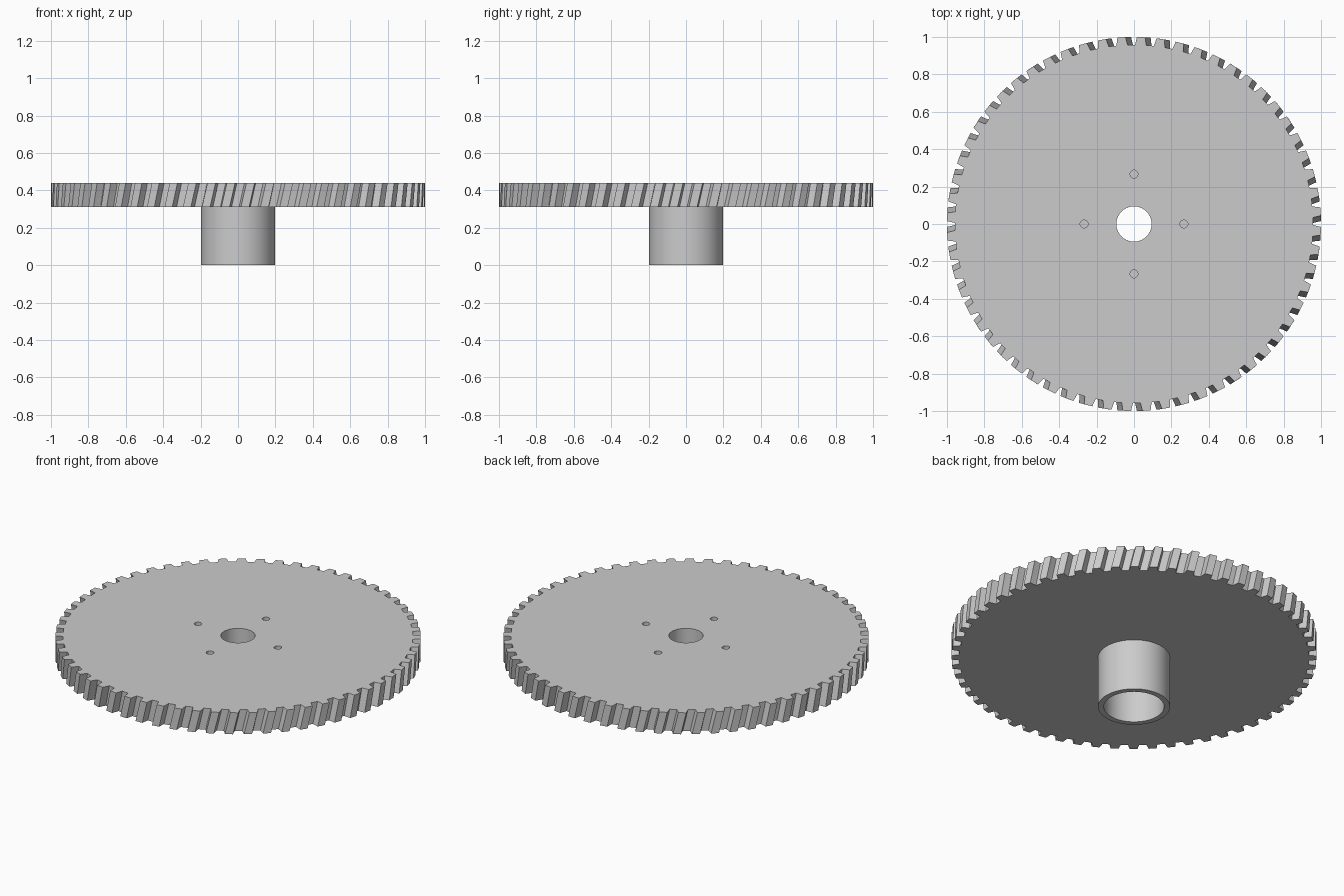
import bpy, bmesh, math

if "Cube" in bpy.data.objects:
    bpy.data.objects.remove(bpy.data.objects["Cube"], do_unlink=True)

TEETH = 60
PLATE_Z, TOP_Z = 0.31, 0.44
TWIST = 0.03          # turn of the teeth over the plate height
SLICES = 4
HUB_R, HUB_INNER, BORE_R = 0.197, 0.165, 0.094

steel = bpy.data.materials.new("grey steel")
steel.use_nodes = True
colour = (0.6, 0.6, 0.6, 1)
steel.diffuse_color = colour
steel.node_tree.nodes["Principled BSDF"].inputs["Base Color"].default_value = colour


def make_object(name, bm):
    bmesh.ops.recalc_face_normals(bm, faces=bm.faces)
    mesh = bpy.data.meshes.new(name)
    bm.to_mesh(mesh)
    bm.free()
    obj = bpy.data.objects.new(name, mesh)
    bpy.context.collection.objects.link(obj)
    mesh.materials.append(steel)
    return obj


def smooth(obj):
    bpy.ops.object.select_all(action='DESELECT')
    obj.select_set(True)
    bpy.context.view_layer.objects.active = obj
    bpy.ops.object.shade_smooth_by_angle(angle=math.radians(25))


def skin(bm, rings, closed):
    """Join neighbouring rings of vertices with quads."""
    pairs = list(zip(rings, rings[1:] + rings[:1])) if closed else list(zip(rings, rings[1:]))
    for a, b in pairs:
        n = len(a)
        for i in range(n):
            j = (i + 1) % n
            bm.faces.new((a[i], a[j], b[j], b[i]))


# Half of one gap: angle from the gap centre as a share of the pitch, radius
half_gap = [(0.20, 0.958), (0.235, 0.972), (0.265, 0.987), (0.29, 1.0)]
gap = [(-a, r) for a, r in reversed(half_gap)] + half_gap
pitch = math.tau / TEETH
outline = [((t + a) * pitch, r) for t in range(TEETH) for a, r in gap]

# Toothed plate with slanted teeth
bm = bmesh.new()
rings = []
for s in range(SLICES + 1):
    f = s / SLICES
    z = PLATE_Z + f * (TOP_Z - PLATE_Z)
    turn = (f - 0.5) * TWIST
    rings.append([bm.verts.new((r * math.cos(a + turn), r * math.sin(a + turn), z))
                  for a, r in outline])
skin(bm, rings, False)
bm.faces.new(rings[0])
bm.faces.new(rings[-1])
plate = make_object("gear_plate", bm)


# Centre bore and four blind holes
def drill(name, radius, x, y, bottom, sides):
    bm = bmesh.new()
    bmesh.ops.create_cone(bm, cap_ends=True, segments=sides, radius1=radius,
                          radius2=radius, depth=1)
    bmesh.ops.translate(bm, verts=bm.verts, vec=(x, y, bottom + 0.5))
    cutter = make_object(name, bm)
    cutter.hide_render = True
    mod = plate.modifiers.new(name, 'BOOLEAN')
    mod.operation = 'DIFFERENCE'
    mod.solver = 'EXACT'
    mod.object = cutter
    bpy.context.view_layer.objects.active = plate
    bpy.ops.object.modifier_apply(modifier=mod.name)
    bpy.data.objects.remove(cutter, do_unlink=True)


drill("bore_cutter", BORE_R, 0, 0, 0, 64)
for k in range(4):
    a = k * math.pi / 2
    drill("hole_cutter", 0.021, 0.267 * math.cos(a), 0.267 * math.sin(a), PLATE_Z + 0.04, 24)
smooth(plate)

# Hollow hub below the plate
bm = bmesh.new()
section = [(HUB_R, 0), (HUB_R, PLATE_Z), (HUB_INNER, PLATE_Z), (HUB_INNER, 0)]
rings = [[bm.verts.new((r * math.cos(math.tau * i / 64), r * math.sin(math.tau * i / 64), z))
          for i in range(64)] for r, z in section]
skin(bm, rings, True)
hub = make_object("hub_tube", bm)
smooth(hub)
